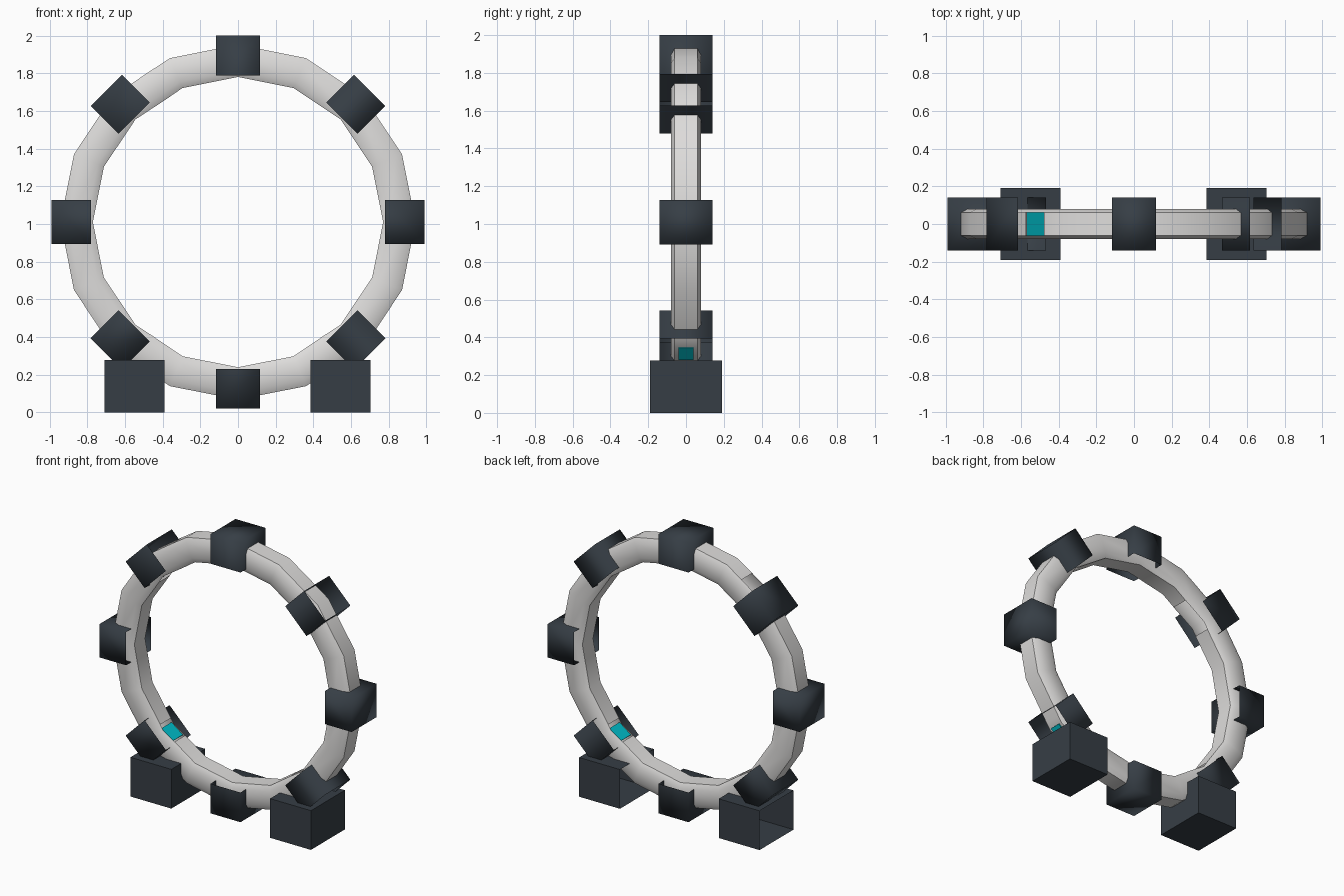
import bpy, bmesh, math
from mathutils import Matrix, Vector

cube = bpy.data.objects.get("Cube")
if cube:
    bpy.data.objects.remove(cube, do_unlink=True)

CENTRE = Vector((0, 0, 1.01))


def material(name, colour):
    m = bpy.data.materials.new(name)
    m.use_nodes = True
    m.diffuse_color = (*colour, 1)
    m.node_tree.nodes["Principled BSDF"].inputs["Base Color"].default_value = (*colour, 1)
    return m


dark = material("dark_slate", (0.037, 0.048, 0.06))
pale = material("pale_grey", (0.73, 0.72, 0.71))
teal = material("teal", (0.0, 0.52, 0.6))


def add_object(name, bm, mat):
    mesh = bpy.data.meshes.new(name)
    bm.to_mesh(mesh)
    bm.free()
    mesh.materials.append(mat)
    obj = bpy.data.objects.new(name, mesh)
    bpy.context.collection.objects.link(obj)
    return obj


def box(name, size, place, mat, open_sides=()):
    """Box in local axes, with the faces along open_sides left out."""
    bm = bmesh.new()
    bmesh.ops.create_cube(bm, size=1, matrix=Matrix.Diagonal((*size, 1)))
    bm.normal_update()
    gone = [f for f in bm.faces
            if any(f.normal.dot(Vector(d)) > 0.9 for d in open_sides)]
    bmesh.ops.delete(bm, geom=gone, context='FACES_ONLY')
    bmesh.ops.transform(bm, matrix=place, verts=bm.verts)
    return add_object(name, bm, mat)


def on_ring(degrees, radius):
    """Local x points outward, local z runs along the ring."""
    return (Matrix.Translation(CENTRE)
            @ Matrix.Rotation(-math.radians(degrees), 4, 'Y')
            @ Matrix.Translation((radius, 0, 0)))


# Sixteen-sided ring with a chamfered section and open slots at the lights
STEP = 22.5
PROFILE = [(0.086, 0.06), (0.05, 0.08), (-0.05, 0.08), (-0.086, 0.06),
           (-0.086, -0.06), (-0.05, -0.08), (0.05, -0.08), (0.086, -0.06)]
INNER_FACE, OUTER_FACE = 3, 7
SLOTS = [(121, 139, (INNER_FACE, OUTER_FACE)),
         (222, 233, (INNER_FACE,)),
         (307, 318, (INNER_FACE,))]
stations = sorted([STEP * i for i in range(16)] + [a for s in SLOTS for a in s[:2]])
bm = bmesh.new()
loops = []
for station in stations:
    off_middle = math.radians(station % STEP - STEP / 2)
    chord = math.cos(math.radians(STEP / 2)) / math.cos(off_middle)
    place = on_ring(station, 0.857 * chord)
    loops.append([bm.verts.new(place @ Vector((x, y, 0))) for x, y in PROFILE])
for i, station in enumerate(stations):
    a, b = loops[i], loops[(i + 1) % len(loops)]
    skipped = [j for start, end, faces in SLOTS if start <= station < end for j in faces]
    for j in range(len(PROFILE)):
        k = (j + 1) % len(PROFILE)
        if j not in skipped:
            bm.faces.new((a[j], a[k], b[k], b[j]))
bmesh.ops.recalc_face_normals(bm, faces=bm.faces)
ring = add_object("ring", bm, pale)
bpy.context.view_layer.objects.active = ring
ring.select_set(True)
bpy.ops.object.shade_smooth_by_angle(angle=math.radians(50))

# Softly shaded clamp blocks, open toward the middle of the ring
INNER, OUTER, ALONG = (-1, 0, 0), (1, 0, 0), (0, 0, -1)
names = ["left", "upper_left", "top", "upper_right",
         "right", "lower_right", "bottom", "lower_left"]
extra_open = {"upper_left": [OUTER], "lower_left": [OUTER], "upper_right": [ALONG]}
for i, name in enumerate(names):
    block = box(name + "_block", (0.21, 0.28, 0.235), on_ring(45 * i, 0.885), dark,
                [INNER] + extra_open.get(name, []))
    block.data.shade_smooth()

# Teal lights, set into the slots and behind the open lower block
for side, sign in (("left", 1), ("right", -1)):
    box(side + "_inner_light", (0.11, 0.13, 0.008),
        Matrix.Translation((0.525 * sign, 0, 0.432))
        @ Matrix.Rotation(math.radians(-36 * sign), 4, 'Y'), teal)
box("left_outer_light", (0.008, 0.08, 0.09), on_ring(312.5, 0.946), teal)

# Feet
for side, x in (("left", 0.545), ("right", -0.55)):
    box(side + "_foot", (0.32, 0.38, 0.278),
        Matrix.Translation((x, 0, 0.139)), dark, [(-1, 0, 0)])
